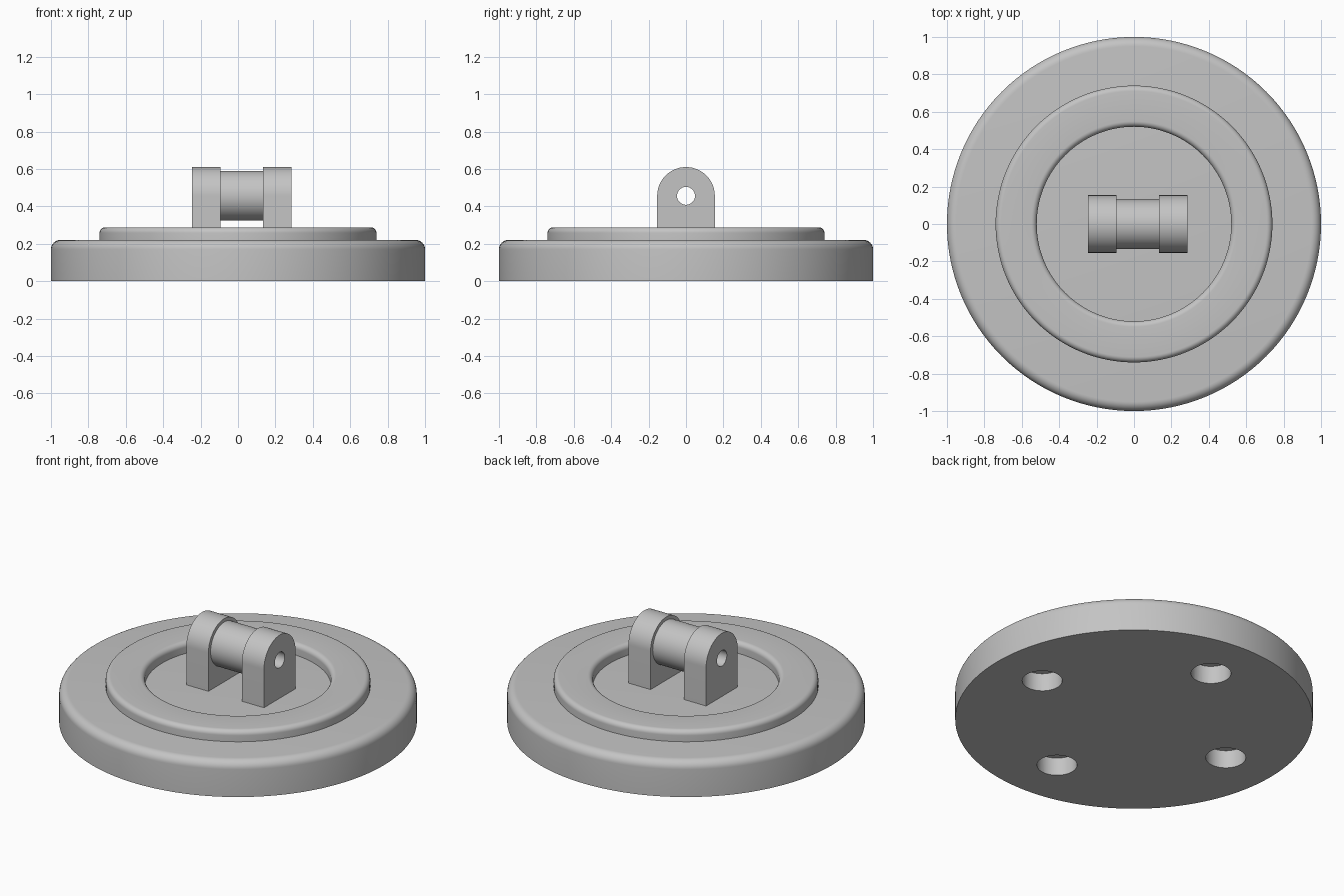
import bpy
import bmesh
from math import cos, sin, pi
from mathutils import Matrix, Vector

cube = bpy.data.objects.get("Cube")
if cube:
    bpy.data.objects.remove(cube, do_unlink=True)

grey = bpy.data.materials.new("plain grey")
grey.use_nodes = True
grey.diffuse_color = (0.55, 0.55, 0.55, 1)
grey.node_tree.nodes["Principled BSDF"].inputs["Base Color"].default_value = grey.diffuse_color

FLOOR = 0.22      # top of the base plate
AXIS_Z = 0.456    # height of the pivot
SUNK = 0.2        # parts are set slightly into the base
ALONG_X = Matrix.Translation((0, 0, AXIS_Z)) @ Matrix.Rotation(pi / 2, 4, 'Y')


def make_object(name, bm):
    bmesh.ops.recalc_face_normals(bm, faces=bm.faces)
    mesh = bpy.data.meshes.new(name)
    bm.to_mesh(mesh)
    bm.free()
    mesh.materials.append(grey)
    obj = bpy.data.objects.new(name, mesh)
    bpy.context.collection.objects.link(obj)
    return obj


def arc(cx, cy, radius, start, end, steps=8):
    """Points on an arc, angles in units of pi."""
    angles = [pi * (start + (end - start) * i / steps) for i in range(steps + 1)]
    return [(cx + radius * cos(a), cy + radius * sin(a)) for a in angles]


def lathe(name, profile, closed=False, matrix=Matrix(), segments=128):
    bm = bmesh.new()
    verts = [bm.verts.new((r, 0, z)) for r, z in profile]
    pairs = list(zip(verts, verts[1:]))
    if closed:
        pairs.append((verts[-1], verts[0]))
    edges = [bm.edges.new(p) for p in pairs]
    bmesh.ops.spin(bm, geom=verts + edges, cent=(0, 0, 0), axis=(0, 0, 1),
                   angle=2 * pi, steps=segments)
    bmesh.ops.remove_doubles(bm, verts=bm.verts, dist=1e-5)
    bm.transform(matrix)
    return make_object(name, bm)


def drill(obj, radius, length, matrices):
    """Cut round holes, one for each matrix."""
    bm = bmesh.new()
    for m in matrices:
        bmesh.ops.create_cone(bm, cap_ends=True, segments=48, radius1=radius,
                              radius2=radius, depth=length, matrix=m)
    cutter = make_object("hole_cutter", bm)
    cutter.hide_render = True
    mod = obj.modifiers.new("holes", 'BOOLEAN')
    mod.operation = 'DIFFERENCE'
    mod.solver = 'EXACT'
    mod.object = cutter
    bpy.context.view_layer.objects.active = obj
    bpy.ops.object.modifier_apply(modifier=mod.name)
    bpy.data.objects.remove(cutter, do_unlink=True)


# Base plate with a rounded top rim and four blind holes underneath
fillet = 0.05
base = lathe("base_plate", [(0, 0), (1, 0)]
             + arc(1 - fillet, FLOOR - fillet, fillet, 0, 0.5) + [(0, FLOOR)])
drill(base, 0.112, 0.22,
      [Matrix.Translation((0.67 * cos(i * pi / 2), 0.67 * sin(i * pi / 2), 0)) for i in range(4)])

# Raised ring with rounded edges
inner, outer, top, fillet = 0.52, 0.74, 0.288, 0.03
ring = lathe("raised_ring", [(inner, SUNK), (outer, SUNK)]
             + arc(outer - fillet, top - fillet, fillet, 0, 0.5)
             + arc(inner + fillet, top - fillet, fillet, 0.5, 1), closed=True)


# Arched lugs with a bore
def make_lug(name, x0, x1, half=0.154):
    outline = arc(0, AXIS_Z, half, 0, 1, 40) + [(-half, SUNK), (half, SUNK)]
    bm = bmesh.new()
    face = bm.faces.new([bm.verts.new((x0, y, z)) for y, z in outline])
    extruded = bmesh.ops.extrude_face_region(bm, geom=[face])
    verts = [v for v in extruded["geom"] if isinstance(v, bmesh.types.BMVert)]
    bmesh.ops.translate(bm, verts=verts, vec=Vector((x1 - x0, 0, 0)))
    lug = make_object(name, bm)
    drill(lug, 0.048, 2, [ALONG_X])
    return lug


lugs = [make_lug("right_lug", -0.245, -0.094), make_lug("left_lug", 0.134, 0.285)]

# Hollow barrel between the lugs
barrel = lathe("barrel", [(0.048, -0.094), (0.133, -0.094), (0.133, 0.134), (0.048, 0.134)],
               closed=True, matrix=ALONG_X, segments=64)

# Smooth curved surfaces, keep edges crisp
bpy.ops.object.select_all(action='DESELECT')
for obj in [base, ring, barrel] + lugs:
    obj.select_set(True)
bpy.context.view_layer.objects.active = base
bpy.ops.object.shade_smooth_by_angle(angle=pi / 6)
